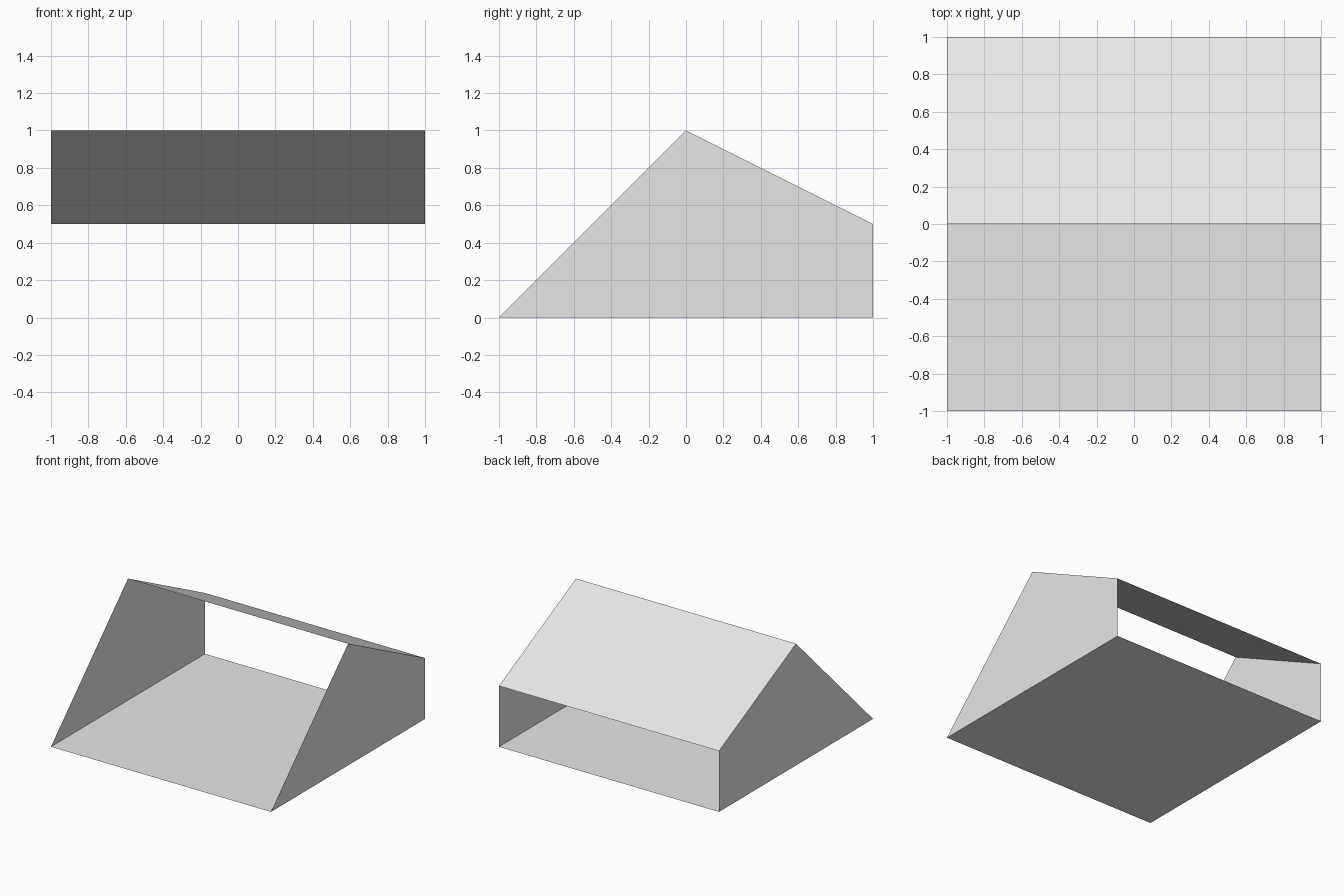
import bpy

cube = bpy.data.objects.get("Cube")
if cube:
    bpy.data.objects.remove(cube, do_unlink=True)

# One plain colour for every panel
grey = bpy.data.materials.new("light_grey")
grey.use_nodes = True
colour = (0.8, 0.8, 0.8, 1)
grey.diffuse_color = colour
grey.node_tree.nodes["Principled BSDF"].inputs["Base Color"].default_value = colour


def panel(name, corners):
    """A thin flat sheet through the given corners."""
    mesh = bpy.data.meshes.new(name)
    mesh.from_pydata(corners, [], [range(len(corners))])
    mesh.materials.append(grey)
    obj = bpy.data.objects.new(name, mesh)
    bpy.context.collection.objects.link(obj)
    return obj


# Side profile as (y, z): front toe, rear foot, rear eave, ridge
profile = [(-1, 0), (1, 0), (1, 0.5), (0, 1)]
toe, foot, eave, ridge = profile


def strip(name, a, b):
    """A sheet spanning the full width between two profile points."""
    return panel(name, [(-1, *a), (-1, *b), (1, *b), (1, *a)])


# Floor and rear roof slope; the front slope and rear wall stay open
strip("floor", toe, foot)
strip("rear_roof", eave, ridge)

# Matching side walls, wound so that both face outward
panel("left_wall", [(1, y, z) for y, z in profile])
panel("right_wall", [(-1, y, z) for y, z in reversed(profile)])
